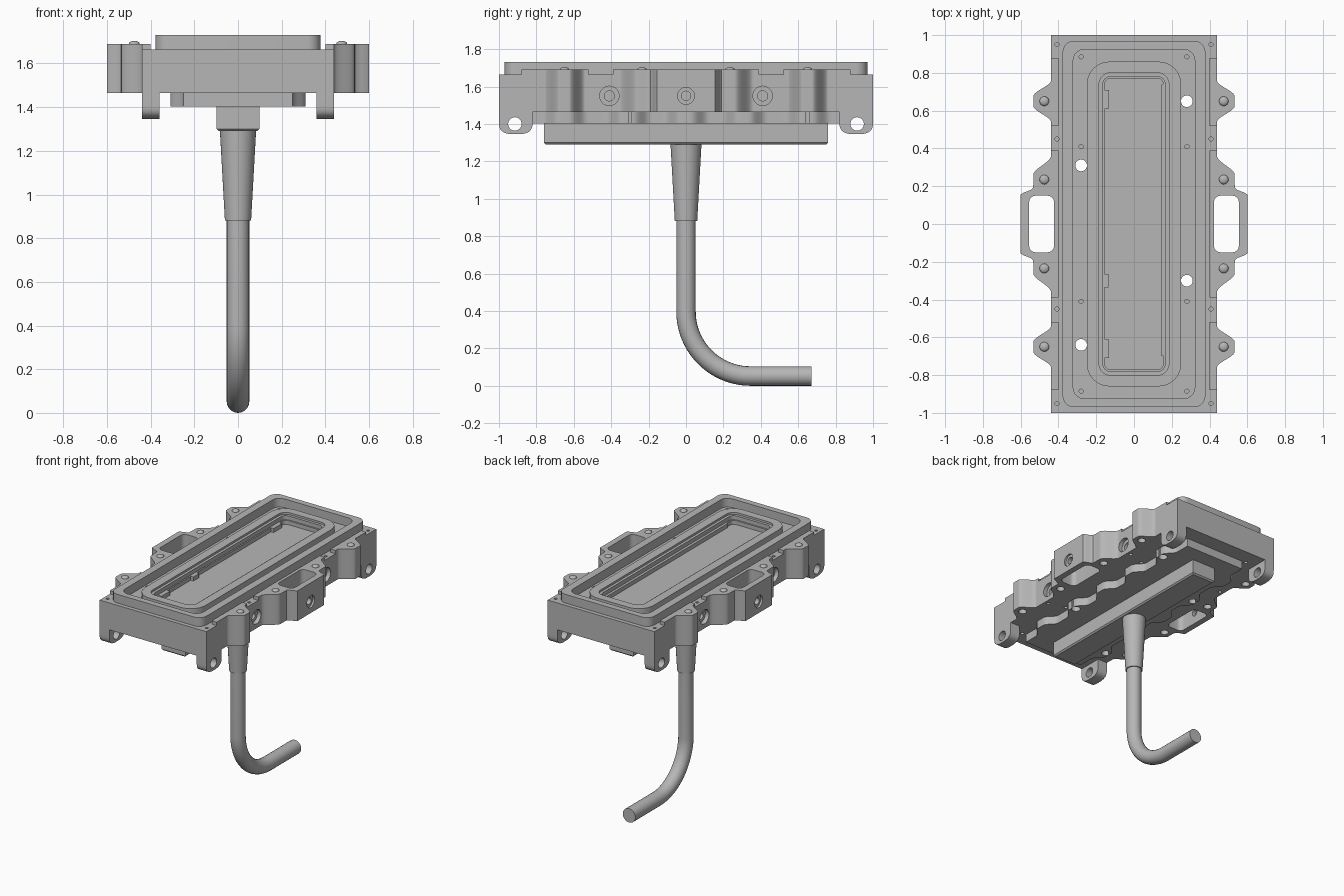
import bpy, bmesh
from math import sin, cos, pi, radians
from mathutils import Matrix, Vector

if "Cube" in bpy.data.objects:
    bpy.data.objects.remove(bpy.data.objects["Cube"])

metal = bpy.data.materials.new("satin_grey")
metal.use_nodes = True
GREY = (0.47, 0.47, 0.47, 1)
metal.diffuse_color = GREY
metal.node_tree.nodes["Principled BSDF"].inputs["Base Color"].default_value = GREY

BOTTOM, DECK, RAIL_TOP, RIM_TOP = 1.465, 1.665, 1.69, 1.73


def finish(name, bm, angle=35):
    bmesh.ops.recalc_face_normals(bm, faces=bm.faces)
    me = bpy.data.meshes.new(name)
    bm.to_mesh(me)
    bm.free()
    ob = bpy.data.objects.new(name, me)
    bpy.context.collection.objects.link(ob)
    me.materials.append(metal)
    smooth(ob, angle)
    return ob


def smooth(ob, angle=35):
    bpy.ops.object.select_all(action='DESELECT')
    ob.select_set(True)
    bpy.context.view_layer.objects.active = ob
    bpy.ops.object.shade_smooth_by_angle(angle=radians(angle))


def add_prism(bm, pts, a, b, axis='Z'):
    """Extrude a flat outline along z, or a (y, z) outline along x."""
    place = (lambda p, h: (p[0], p[1], h)) if axis == 'Z' else (lambda p, h: (h, p[0], p[1]))
    lo = [bm.verts.new(place(p, a)) for p in pts]
    hi = [bm.verts.new(place(p, b)) for p in pts]
    n = len(pts)
    bm.faces.new(lo[::-1])
    bm.faces.new(hi)
    for i in range(n):
        bm.faces.new((lo[i], lo[(i + 1) % n], hi[(i + 1) % n], hi[i]))


def prism(name, pts, a, b, axis='Z'):
    bm = bmesh.new()
    add_prism(bm, pts, a, b, axis)
    return finish(name, bm)


def rounded(hx, hy, r, cx=0, cy=0, steps=6):
    pts = []
    for k, (sx, sy) in enumerate(((1, 1), (-1, 1), (-1, -1), (1, -1))):
        for i in range(steps + 1):
            t = (k + i / steps) * pi / 2
            pts.append((cx + sx * (hx - r) + r * cos(t), cy + sy * (hy - r) + r * sin(t)))
    return pts


def ring(name, outer, inner, z0, z1):
    """Closed frame between two rounded outlines."""
    bm = bmesh.new()
    loops = [[bm.verts.new((x, y, z)) for x, y in pts]
             for pts, z in ((outer, z0), (outer, z1), (inner, z1), (inner, z0))]
    n = len(outer)
    for k in range(4):
        p, q = loops[k], loops[(k + 1) % 4]
        for i in range(n):
            bm.faces.new((p[i], p[(i + 1) % n], q[(i + 1) % n], q[i]))
    return finish(name, bm)


def add_cyl(bm, centre, r, length, axis='Z', r2=None, seg=28):
    m = Matrix.Translation(centre)
    if axis == 'X':
        m = m @ Matrix.Rotation(pi / 2, 4, 'Y')
    bmesh.ops.create_cone(bm, cap_ends=True, segments=seg, radius1=r,
                          radius2=r if r2 is None else r2, depth=length, matrix=m)


def bump(y, centre, flat, reach):
    """Smooth lobe, 1 within flat of the centre and 0 beyond reach."""
    t = min(1, max(0, (reach - abs(y - centre)) / (reach - flat)))
    return t * t * (3 - 2 * t)


def rail_edge(y):
    a = abs(y)
    return max(0.44 + 0.093 * bump(a, 0.65, 0.025, 0.11),
               0.44 + 0.093 * bump(a, 0.2, 0.06, 0.16),
               0.535 + 0.065 * bump(a, 0, 0.155, 0.19) if a < 0.2 else 0)


def plate_edge(y):
    a = abs(y)
    return 0.25 + 0.06 * max(bump(a, c, 0.03, 0.12) for c in (0, 0.31, 0.65))


def spread(a, b, n):
    return [a + (b - a) * i / n for i in range(n + 1)]


# Main housing
cut_parts = [prism("housing", [(-.44, -1), (.44, -1), (.44, 1), (-.44, 1)], BOTTOM, DECK)]

# Lower plate with lobed long sides
ys = spread(-0.88, 0.88, 120)
cut_parts.append(prism("lower_plate", [(plate_edge(y), y) for y in ys]
                       + [(-plate_edge(y), y) for y in reversed(ys)], 1.403, BOTTOM + 0.005))

# Side rails with screw ears and carrying loops, and hinge lugs
for s, side in ((1, "left"), (-1, "right")):
    for part, a, b in (("front", -.88, -.52), ("middle", -.39, .39), ("back", .52, .88)):
        ys = spread(a, b, 90)
        pts = [(s * 0.4, a)] + [(s * rail_edge(y), y) for y in ys] + [(s * 0.4, b)]
        cut_parts.append(prism(f"{side}_{part}_rail", pts, BOTTOM, RAIL_TOP))
    for t, end in ((-1, "front"), (1, "back")):
        arc = [(t * (0.91 + 0.09 * cos(u) ** 0.7 if cos(u) > 0 else 0.91 - 0.09 * abs(cos(u)) ** 0.7),
                1.41 - 0.065 * abs(sin(u)) ** 0.7) for u in spread(0, pi, 24)]
        pts = arc + [(t * 0.82, 1.475), (t * 1.0, 1.475)]
        cut_parts.append(prism(f"{side}_{end}_lug", pts, s * 0.36, s * 0.44, 'X'))

# Holes and pockets, gathered as cutters
cuts = bmesh.new()
for x, y in ((.28, .65), (-.28, .31), (.28, -.30), (-.28, -.64)):
    add_cyl(cuts, (x, y, 1.54), 0.031, 0.5)
for s in (1, -1):
    add_prism(cuts, rounded(0.066, 0.15, 0.035, s * 0.489), 1.3, 1.8)
    add_cyl(cuts, (s * 0.57, 0, 1.55), 0.025, 0.12, 'X')
    add_cyl(cuts, (s * 0.61, 0, 1.55), 0.045, 0.05, 'X')
    for t in (1, -1):
        add_cyl(cuts, (s * 0.46, t * 0.41, 1.55), 0.052, 0.1, 'X')
        add_cyl(cuts, (s * 0.40, t * 0.41, 1.55), 0.027, 0.1, 'X')
        add_cyl(cuts, (s * 0.40, t * 0.915, 1.40), 0.036, 0.2, 'X')
        for y in (0.65, 0.235):
            add_cyl(cuts, (s * 0.475, t * y, BOTTOM), 0.028, 0.1)
        for x, y in ((0.28, 0.885), (0.28, 0.41), (0.408, 0.95), (0.408, 0.45)):
            add_cyl(cuts, (s * x, t * y, DECK), 0.011, 0.06, seg=12)
            add_cyl(cuts, (s * x, t * y, BOTTOM), 0.013, 0.05, seg=12)
add_prism(cuts, rounded(0.155, 0.77, 0.03), 1.635, 1.8)
cutter = finish("hole_cutter", cuts)
cutter.hide_render = True

for ob in cut_parts:
    mod = ob.modifiers.new("holes", 'BOOLEAN')
    mod.operation, mod.object, mod.solver = 'DIFFERENCE', cutter, 'EXACT'
    mod.use_self = True
dg = bpy.context.evaluated_depsgraph_get()
baked = [bpy.data.meshes.new_from_object(ob.evaluated_get(dg)) for ob in cut_parts]
for ob, me in zip(cut_parts, baked):
    ob.modifiers.clear()
    ob.data = me
    smooth(ob)
bpy.data.objects.remove(cutter)

# Raised outer rim and inner ridge
ring("outer_rim", rounded(.378, .97, .06), rounded(.322, .925, .06), DECK - 0.005, RIM_TOP)
ring("inner_ridge", rounded(.25, .86, .12), rounded(.185, .80, .06), DECK - 0.005, 1.71)
ring("inner_step", rounded(.187, .802, .06), rounded(.165, .78, .04), DECK - 0.005, 1.695)

# Narrow guide strips inside the recess
for x, y, h in ((-.147, .66, .05), (-.147, -.30, .035), (-.147, -.66, .05), (.152, .02, .72)):
    prism("guide_strip", rounded(.014 if x < 0 else .006, h, .004, x, y), 1.63, 1.665)

# Domed screws on the ears
for s, side in ((1, "left"), (-1, "right")):
    for y in (-.65, -.235, .235, .65):
        bm = bmesh.new()
        bmesh.ops.create_uvsphere(bm, u_segments=20, v_segments=10, radius=0.025,
                                  matrix=Matrix.Translation((s * 0.475, y, RAIL_TOP))
                                  @ Matrix.Diagonal((1, 1, 0.55, 1)))
        finish(f"{side}_ear_screw", bm)

# Box under the plate, with a chamfered lower edge
bm = bmesh.new()
bmesh.ops.create_cube(bm, size=1, matrix=Matrix.Translation((0, 0, 1.35))
                      @ Matrix.Diagonal((0.195, 1.52, 0.12, 1)))
low = [e for e in bm.edges if all(v.co.z < 1.3 for v in e.verts)]
bmesh.ops.bevel(bm, geom=low, offset=0.01, segments=1, affect='EDGES')
finish("connector_box", bm, 25)

# Tapered strain relief
bm = bmesh.new()
add_cyl(bm, (0, 0, 1.0875), 0.06, 0.415, r2=0.083, seg=40)
finish("strain_relief", bm)

# Bent cable
R, r = 0.345, 0.052
path = [(0, 0, 0.9)] + [(0, R - R * cos(t), R + r - R * sin(t)) for t in spread(0, pi / 2, 20)]
path.append((0, 0.67, r))
cu = bpy.data.curves.new("cable_path", 'CURVE')
cu.dimensions, cu.bevel_depth, cu.bevel_resolution, cu.use_fill_caps = '3D', r, 8, True
sp = cu.splines.new('POLY')
sp.points.add(len(path) - 1)
for p, c in zip(sp.points, path):
    p.co = (*c, 1)
tmp = bpy.data.objects.new("cable_path", cu)
bpy.context.collection.objects.link(tmp)
dg = bpy.context.evaluated_depsgraph_get()
bm = bmesh.new()
bm.from_mesh(bpy.data.meshes.new_from_object(tmp.evaluated_get(dg)))
bpy.data.objects.remove(tmp)
bmesh.ops.remove_doubles(bm, verts=bm.verts, dist=0.0001)
finish("cable", bm)
